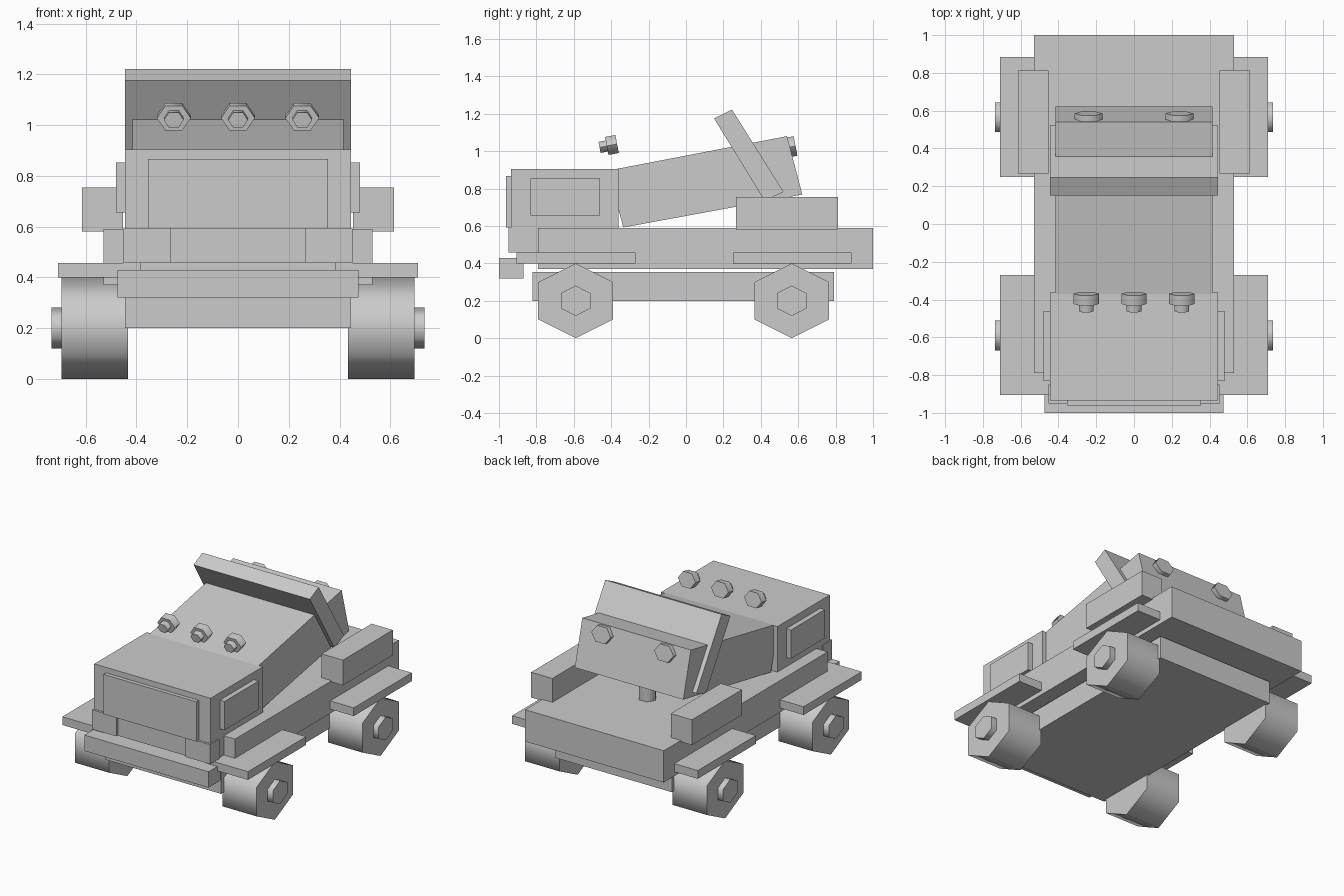
import bpy, bmesh, math
from mathutils import Matrix, Vector

if "Cube" in bpy.data.objects:
    bpy.data.objects.remove(bpy.data.objects["Cube"])

grey = bpy.data.materials.new("plain_grey")
grey.diffuse_color = (0.6, 0.6, 0.6, 1)
grey.use_nodes = True
grey.node_tree.nodes["Principled BSDF"].inputs["Base Color"].default_value = grey.diffuse_color


def finish(name, bm):
    bmesh.ops.recalc_face_normals(bm, faces=bm.faces)
    mesh = bpy.data.meshes.new(name)
    bm.to_mesh(mesh)
    bm.free()
    mesh.materials.append(grey)
    ob = bpy.data.objects.new(name, mesh)
    bpy.context.collection.objects.link(ob)
    return ob


def box(name, x, y, z):
    """Box from (min, max) ranges."""
    bm = bmesh.new()
    bmesh.ops.create_cube(bm, size=1)
    for v in bm.verts:
        v.co = Vector([(a + b) / 2 + c * (b - a) for (a, b), c in zip((x, y, z), v.co)])
    return finish(name, bm)


def side_profile(name, pts, half):
    """Extrude a (y, z) outline across x."""
    bm = bmesh.new()
    face = bm.faces.new([bm.verts.new((-half, y, z)) for y, z in pts])
    ext = bmesh.ops.extrude_face_region(bm, geom=[face])["geom"]
    bmesh.ops.translate(bm, vec=(2 * half, 0, 0),
                        verts=[v for v in ext if isinstance(v, bmesh.types.BMVert)])
    return finish(name, bm)


def hexagon(name, center, flat, tip, depth, rot):
    """Smooth-sided six-sided cylinder: tips along local x, flats along local y."""
    bm = bmesh.new()
    bmesh.ops.create_cone(bm, cap_ends=True, segments=6, radius1=1, radius2=1, depth=depth)
    turn = Matrix.Rotation(math.pi / 6, 4, 'Z')
    if not any(abs(v.co.y) < 1e-4 for v in bm.verts):
        bm.transform(turn)
    bm.transform(Matrix.Diagonal((tip, flat / math.cos(math.pi / 6), 1, 1)))
    bm.transform(Matrix.Translation(center) @ rot)
    ob = finish(name, bm)
    bpy.ops.object.select_all(action='DESELECT')
    ob.select_set(True)
    bpy.context.view_layer.objects.active = ob
    bpy.ops.object.shade_smooth_by_angle(angle=math.radians(65))
    return ob


# Chassis, bed and bumper
box("chassis", (-0.445, 0.445), (-0.82, 0.79), (0.20, 0.355))
box("bed", (-0.53, 0.53), (-0.79, 1.0), (0.37, 0.59))
box("bumper", (-0.475, 0.475), (-1.0, -0.87), (0.32, 0.43))

# Cab with front panel and side windows
box("cab", (-0.445, 0.445), (-0.935, -0.362), (0.457, 0.905))
box("front_panel", (-0.355, 0.355), (-0.962, -0.92), (0.592, 0.867))
box("side_windows", (-0.48, 0.48), (-0.832, -0.46), (0.655, 0.853))

# Tilted rear body and leaning panel
side_profile("tilted_body", [(-0.417, 0.896), (0.54, 1.08), (0.622, 0.768), (-0.335, 0.592)], 0.415)
side_profile("leaning_panel", [(0.15, 1.175), (0.246, 1.222), (0.522, 0.782), (0.42, 0.735)], 0.445)

# Mirrored parts: headlights, side pods, fenders, wheels and hubs
wheel_rot = Matrix(((0, 0, 1, 0), (0, 1, 0, 0), (-1, 0, 0, 0), (0, 0, 0, 1)))
for side, s in (("left", -1), ("right", 1)):
    def span(a, b):
        return tuple(sorted((s * a, s * b)))
    box("headlight_" + side, span(0.265, 0.452), (-0.95, -0.85), (0.457, 0.592))
    box("side_pod_" + side, span(0.453, 0.615), (0.267, 0.813), (0.58, 0.755))
    for end, y, y0, y1 in (("front", -0.59, -0.905, -0.27), ("rear", 0.565, 0.25, 0.885)):
        tag = end + "_" + side
        box("fender_" + tag, span(0.385, 0.71), (y0, y1), (0.40, 0.457))
        hexagon("wheel_" + tag, (s * 0.564, y, 0.20), 0.20, 0.20, 0.262, wheel_rot)
        hexagon("hub_" + tag, (s * 0.705, y, 0.20), 0.079, 0.081, 0.06, wheel_rot)

# Roof lamps, tipped slightly downward at the front
axis = Vector((0, -0.98, -0.19)).normalized()
lamp_rot = Matrix.Rotation(math.pi / 2 + math.atan2(0.19, 0.98), 4, 'X')
for i, x in enumerate((-0.253, 0, 0.253)):
    c = Vector((x, -0.396, 1.033))
    hexagon(f"roof_lamp_{i}", c, 0.049, 0.067, 0.056, lamp_rot)
    hexagon(f"roof_lamp_lens_{i}", c + axis * 0.045, 0.03, 0.039, 0.045, lamp_rot)

# Rear lamps on the back of the tilted body
for side, x in (("left", -0.24), ("right", 0.24)):
    hexagon("rear_lamp_" + side, (x, 0.566, 1.024), 0.053, 0.074, 0.04, lamp_rot)

# Small mount under the tilted body
hexagon("body_mount", (0, 0.42, 0.64), 0.05, 0.06, 0.12, Matrix.Identity(4))
